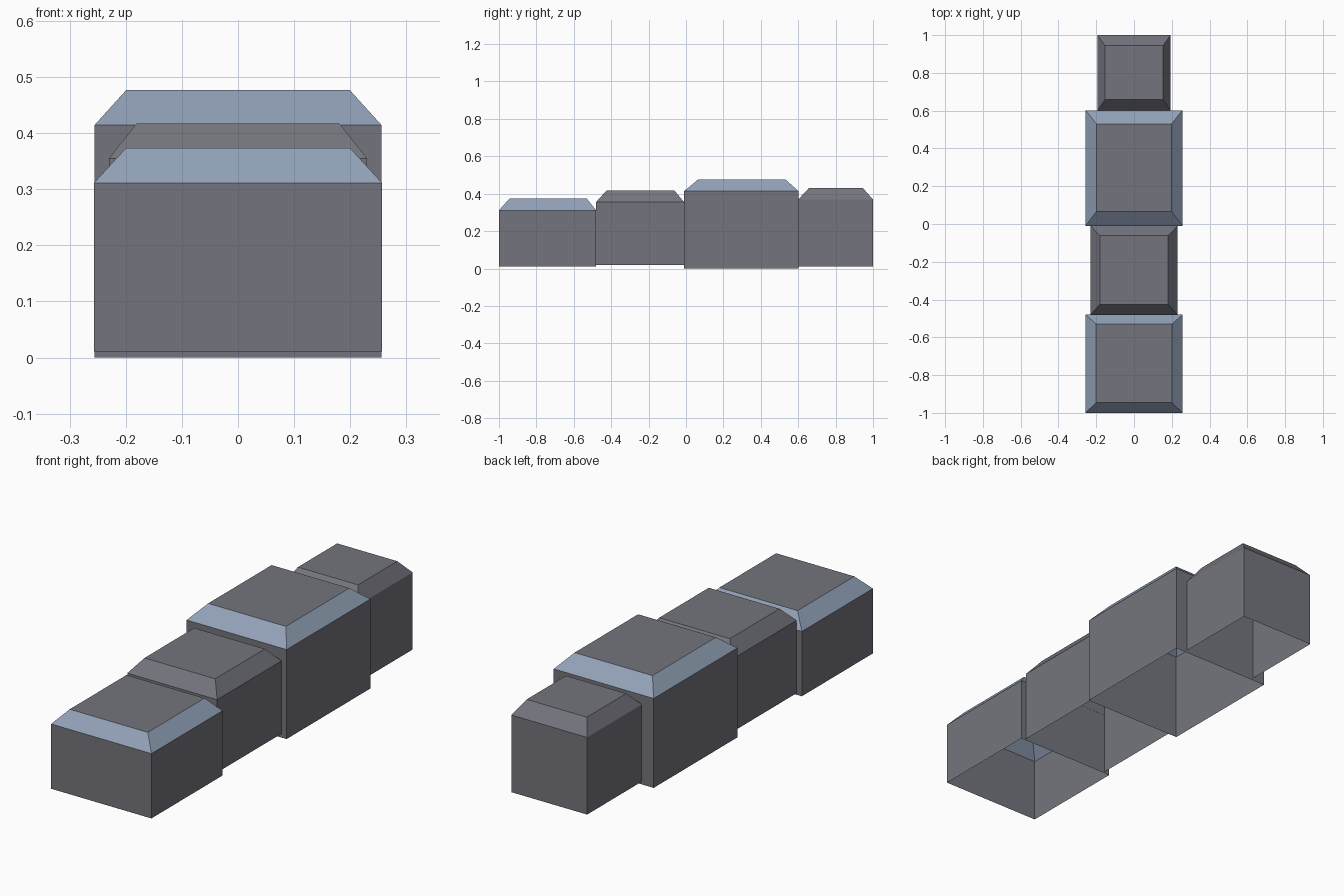
import bpy
import bmesh

if "Cube" in bpy.data.objects:
    bpy.data.objects.remove(bpy.data.objects["Cube"])


def material(name, rgb):
    m = bpy.data.materials.new(name)
    m.diffuse_color = (*rgb, 1.0)
    m.use_nodes = True
    m.node_tree.nodes["Principled BSDF"].inputs["Base Color"].default_value = m.diffuse_color
    return m


GREY = material("dark grey", (0.175, 0.178, 0.205))
BLUE = material("pale steel blue", (0.29, 0.36, 0.48))


def block(name, half_x, y0, y1, z0, z1, top_half_x, top_y0, top_y1, z2, bevel_mat):
    """Hollow block, open underneath, with sloped edges around a flat top."""
    bm = bmesh.new()
    levels = [(half_x, y0, y1, z0), (half_x, y0, y1, z1),
              (top_half_x, top_y0, top_y1, z2)]
    rings = [[bm.verts.new(p) for p in
              ((-hx, a, z), (hx, a, z), (hx, b, z), (-hx, b, z))]
             for hx, a, b, z in levels]
    for level, (low, high) in enumerate(zip(rings, rings[1:])):
        for i in range(4):
            j = (i + 1) % 4
            f = bm.faces.new((low[i], low[j], high[j], high[i]))
            f.material_index = level      # walls 0, sloped edges 1
    bm.faces.new(rings[-1])
    mesh = bpy.data.meshes.new(name)
    bm.to_mesh(mesh)
    bm.free()
    mesh.materials.append(GREY)
    mesh.materials.append(bevel_mat)
    bpy.context.collection.objects.link(bpy.data.objects.new(name, mesh))


# Four blocks in a row, front to back
block("front_block", 0.257, -1.0, -0.48, 0.011, 0.311,
      0.20, -0.945, -0.53, 0.373, BLUE)
block("front_middle_block", 0.23, -0.481, -0.01, 0.018, 0.355,
      0.181, -0.425, -0.062, 0.417, GREY)
block("rear_middle_block", 0.256, -0.01, 0.602, 0.0, 0.414,
      0.199, 0.066, 0.53, 0.477, BLUE)
block("rear_block", 0.194, 0.60, 1.0, 0.012, 0.369,
      0.154, 0.658, 0.945, 0.431, GREY)
